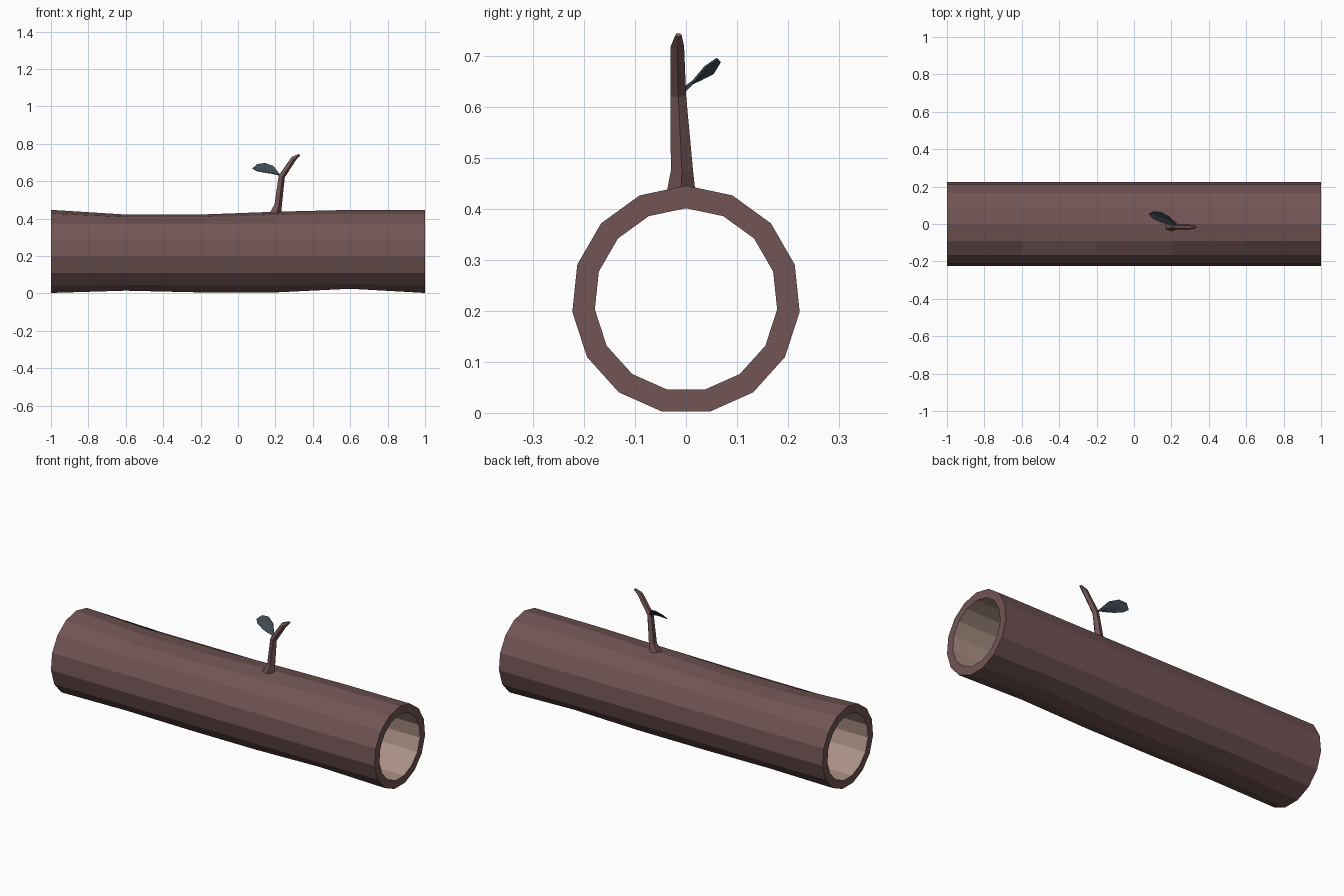
import bpy, bmesh
from math import sin, cos, tau
from mathutils import Vector

if "Cube" in bpy.data.objects:
    bpy.data.objects.remove(bpy.data.objects["Cube"])


def material(name, rgb):
    m = bpy.data.materials.new(name)
    m.diffuse_color = (*rgb, 1)
    m.use_nodes = True
    m.node_tree.nodes["Principled BSDF"].inputs["Base Color"].default_value = m.diffuse_color
    return m


bark = material("bark", (0.17, 0.09, 0.09))
wood = material("inner_wood", (0.42, 0.29, 0.24))
green = material("leaf_colour", (0.05, 0.07, 0.09))


def finish(name, bm, mats):
    bmesh.ops.recalc_face_normals(bm, faces=bm.faces)
    mesh = bpy.data.meshes.new(name)
    bm.to_mesh(mesh)
    bm.free()
    for m in mats:
        mesh.materials.append(m)
    obj = bpy.data.objects.new(name, mesh)
    bpy.context.collection.objects.link(obj)
    return obj


def bridge(bm, a, b, mat=0):
    n = len(a)
    for i in range(n):
        j = (i + 1) % n
        bm.faces.new((a[i], a[j], b[j], b[i])).material_index = mat


# Hollow log: 15 sides, outer skin slightly dented along top and bottom
SIDES, CENTRE = 15, 0.222
bm = bmesh.new()


def log_ring(x, r, dip=0, lift=0):
    ring = []
    for i in range(SIDES):
        a = tau * i / SIDES
        c = cos(a)
        w = max(0, (abs(c) - 0.67) / 0.33)
        dz = -dip * w if c > 0 else lift * w
        ring.append(bm.verts.new((x, r * sin(a), CENTRE + r * c + dz)))
    return ring


sections = [(-1, 0, 0), (-0.6, 0.025, 0.013), (-0.2, 0.025, 0.003),
            (0.2, 0.01, 0.003), (0.6, 0, 0.024), (1, 0, 0)]
outer = [log_ring(x, 0.2245, d, l) for x, d, l in sections]
inner = [log_ring(x, 0.18) for x in (-1, 1)]
for a, b in zip(outer, outer[1:]):
    bridge(bm, a, b)
bridge(bm, inner[0], inner[1], 1)
bridge(bm, outer[0], inner[0])
bridge(bm, outer[-1], inner[1])
finish("log", bm, [bark, wood])

# Twig: tapered five-sided stem, bent towards +x
bm = bmesh.new()
path = [  # x, y, z, radius in x, radius in y
    (0.195, -0.010, 0.425, 0.036, 0.031),
    (0.213, -0.008, 0.475, 0.022, 0.023),
    (0.232, -0.015, 0.625, 0.018, 0.016),
    (0.297, -0.017, 0.722, 0.013, 0.014),
    (0.328, -0.015, 0.742, 0.005, 0.007)]
rings = []
for k, (x, y, z, rx, ry) in enumerate(path):
    tilt = (0, 0, 0.3, 0.7, 0.8)[k]
    rings.append([bm.verts.new((x + rx * cos(tau * i / 5), y + ry * sin(tau * i / 5),
                                z - tilt * rx * cos(tau * i / 5))) for i in range(5)])
for a, b in zip(rings, rings[1:]):
    bridge(bm, a, b)
bm.faces.new(rings[0])
bm.faces.new(rings[-1])
finish("twig", bm, [bark])

# Leaf: thin blade folded along its midrib
bm = bmesh.new()
rib = [(0.228, -0.004, 0.630), (0.185, 0.022, 0.657), (0.145, 0.038, 0.669),
       (0.105, 0.050, 0.673), (0.078, 0.053, 0.667)]
upper = [(0.190, 0.038, 0.680), (0.145, 0.062, 0.696), (0.103, 0.067, 0.690)]
lower = [(0.180, 0.000, 0.641), (0.140, 0.012, 0.647), (0.100, 0.030, 0.655)]
mid = [bm.verts.new(p) for p in rib]
for edge in (upper, lower):
    side = [mid[0]] + [bm.verts.new(p) for p in edge] + [mid[-1]]
    for i in range(4):
        quad = [mid[i], mid[i + 1], side[i + 1], side[i]]
        bm.faces.new(list(dict.fromkeys(quad)))
leaf = finish("leaf", bm, [green])
solid = leaf.modifiers.new("thickness", "SOLIDIFY")
solid.thickness = 0.004
solid.offset = 0
